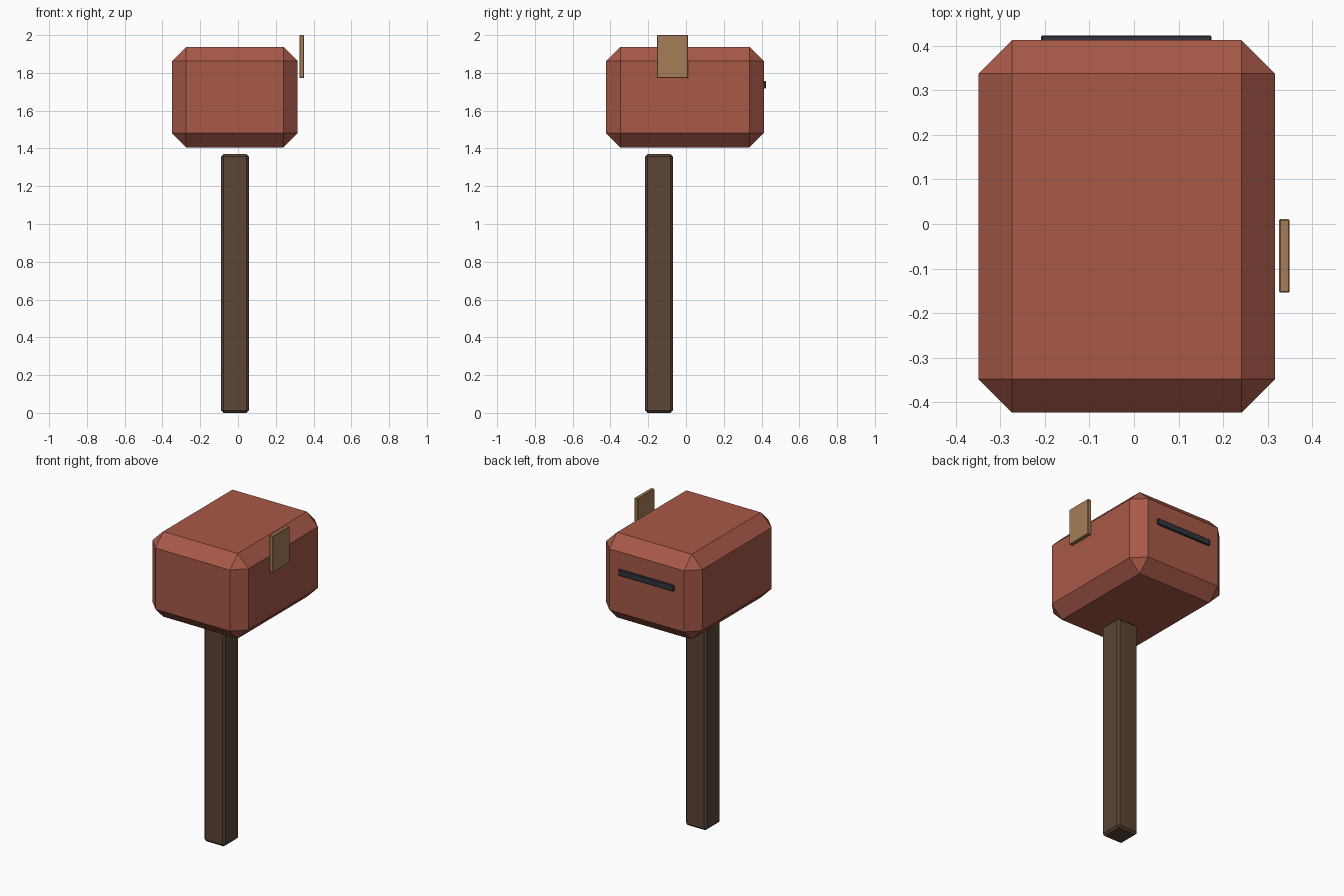
import bpy, bmesh
from mathutils import Vector

if "Cube" in bpy.data.objects:
    bpy.data.objects.remove(bpy.data.objects["Cube"])


def material(name, rgb):
    mat = bpy.data.materials.new(name)
    mat.diffuse_color = (*rgb, 1.0)
    mat.use_nodes = True
    mat.node_tree.nodes["Principled BSDF"].inputs["Base Color"].default_value = mat.diffuse_color
    return mat


def chamfered_box(name, low, high, chamfer, mat):
    """Box between two corners, with every edge cut by one flat chamfer."""
    low, high = Vector(low), Vector(high)
    centre, size = (low + high) / 2, high - low
    bm = bmesh.new()
    bmesh.ops.create_cube(bm, size=1.0)
    bmesh.ops.scale(bm, vec=size, verts=bm.verts)
    bmesh.ops.bevel(bm, geom=bm.edges[:], offset=chamfer, offset_type='OFFSET',
                    segments=1, affect='EDGES', profile=0.5)
    mesh = bpy.data.meshes.new(name)
    bm.to_mesh(mesh)
    bm.free()
    mesh.materials.append(mat)
    obj = bpy.data.objects.new(name, mesh)
    obj.location = centre
    bpy.context.collection.objects.link(obj)
    return obj


red = material("red_paint", (0.39, 0.10, 0.065))
brown = material("dark_wood", (0.10, 0.058, 0.036))
tan = material("light_wood", (0.38, 0.205, 0.095))
dark = material("dark_metal", (0.03, 0.036, 0.045))

# Mailbox body
chamfered_box("mailbox_body", (-0.349, -0.423, 1.406), (0.316, 0.412, 1.938), 0.075, red)
# Post, slightly off centre and just short of the body
chamfered_box("post", (-0.089, -0.217, 0.0), (0.057, -0.070, 1.37), 0.013, brown)
# Raised flag on the right side
chamfered_box("flag", (0.325, -0.154, 1.772), (0.349, 0.011, 2.0), 0.003, tan)
# Letter slot on the back face
chamfered_box("letter_slot", (-0.208, 0.400, 1.718), (0.174, 0.423, 1.756), 0.003, dark)
